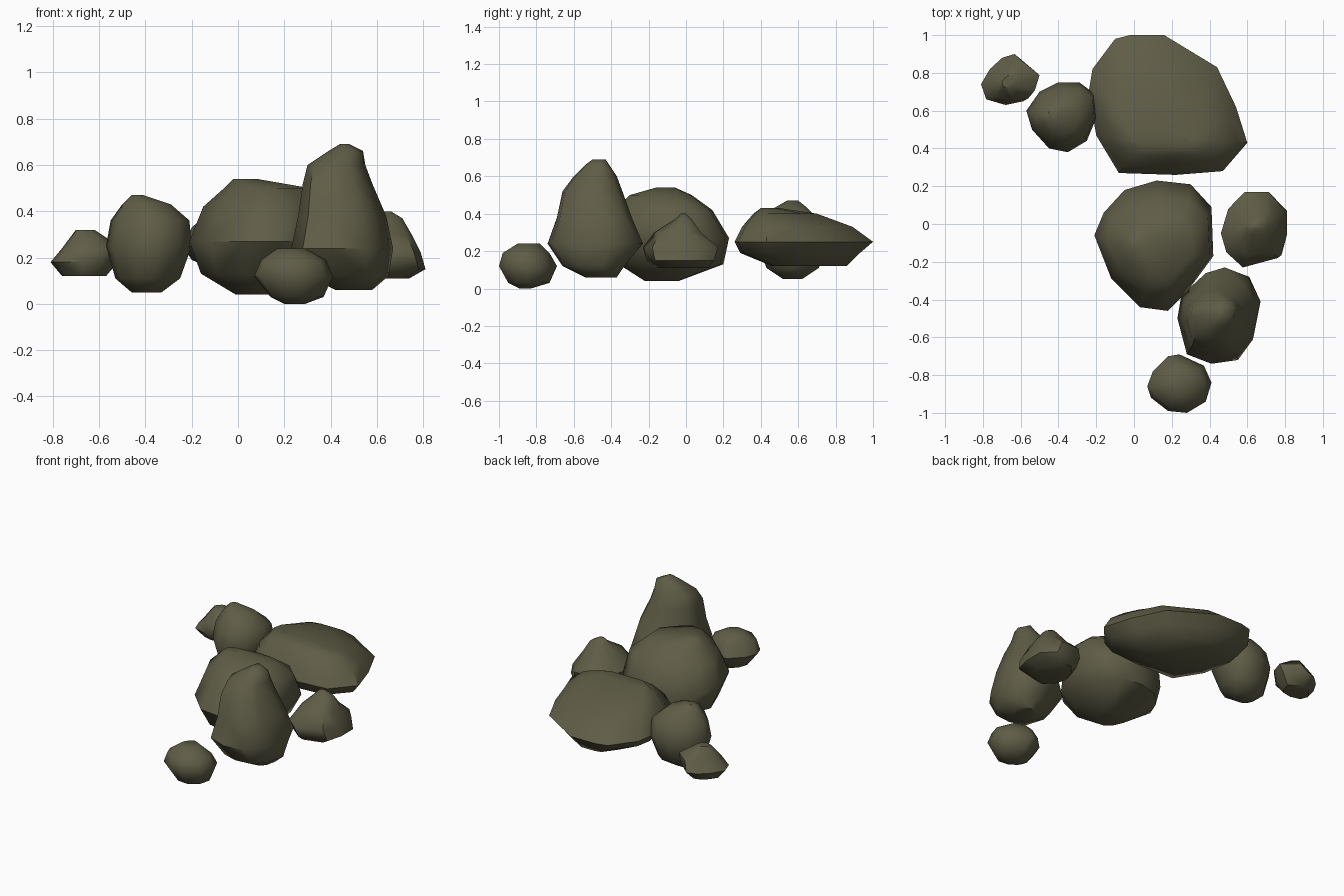
import bpy
import bmesh
import math

default_cube = bpy.data.objects.get("Cube")
if default_cube:
    bpy.data.objects.remove(default_cube, do_unlink=True)

# One mossy stone colour for every rock
stone = bpy.data.materials.new("mossy_stone")
stone.use_nodes = True
stone_colour = (0.115, 0.11, 0.062, 1)
stone.diffuse_color = stone_colour
shader = next(node for node in stone.node_tree.nodes if node.type == "BSDF_PRINCIPLED")
shader.inputs["Base Color"].default_value = stone_colour
shader.inputs["Roughness"].default_value = 0.9

UNIT = 0.01  # profiles are given in hundredths


def fit(value, old_low, old_high, new_low, new_high):
    """Map a value from one range to another."""
    ratio = (value - old_low) / (old_high - old_low)
    return new_low + ratio * (new_high - new_low)


def rock(name, outline, levels):
    """Loft a plan outline through levels of (height, left, right, front, back)."""
    xs = [point[0] for point in outline]
    ys = [point[1] for point in outline]
    bm = bmesh.new()

    # One ring of vertices per level, squeezed into that level's box
    rings = []
    for height, left, right, front, back in levels:
        ring = []
        for x, y in outline:
            px = fit(x, min(xs), max(xs), left, right)
            py = fit(y, min(ys), max(ys), front, back)
            ring.append(bm.verts.new((px * UNIT, py * UNIT, height * UNIT)))
        rings.append(ring)

    # Side bands, then the bottom and top caps
    count = len(outline)
    for lower, upper in zip(rings, rings[1:]):
        for i in range(count):
            j = (i + 1) % count
            bm.faces.new((lower[i], lower[j], upper[j], upper[i]))
    bm.faces.new(rings[0])
    bm.faces.new(rings[-1])
    bmesh.ops.recalc_face_normals(bm, faces=bm.faces[:])

    mesh = bpy.data.meshes.new(name)
    bm.to_mesh(mesh)
    bm.free()
    mesh.materials.append(stone)
    obj = bpy.data.objects.new(name, mesh)
    bpy.context.collection.objects.link(obj)

    # Smooth shading with only the hard breaks kept sharp
    bpy.ops.object.select_all(action="DESELECT")
    obj.select_set(True)
    bpy.context.view_layer.objects.active = obj
    bpy.ops.object.shade_smooth_by_angle(angle=math.radians(50))
    return obj


# Broad, low slab at the back
rock("back_slab",
     [(-8, 27), (22, 26), (47, 28), (60, 43), (54, 62), (44, 83),
      (16, 100), (-2, 100), (-10, 98), (-22, 82), (-24, 70), (-20, 47)],
     [(12, -4, 42, 46, 86), (19, -20, 55, 29, 93), (25, -24, 60, 26, 100),
      (33, -20, 55, 30, 89), (40, -12, 45, 36, 70), (43, -2, 32, 40, 50)])

# Large round boulder in the middle
rock("centre_boulder",
     [(-21, -6), (-12, -29), (3, -44), (18, -46), (28, -36), (42, -17),
      (41, 9), (30, 21), (12, 23), (-5, 18), (-16, 6)],
     [(4, -1, 18, -22, -4), (13, -16, 34, -36, 20), (27, -21, 42, -46, 23),
      (42, -15, 40, -38, 14), (50, -6, 31, -30, 3), (54, -2, 8, -16, -6)])

# Tall upright stone in front of the boulder
rock("tall_stone",
     [(23, -50), (25, -38), (38, -26), (48, -23), (61, -28), (67, -41),
      (63, -61), (55, -72), (41, -74), (28, -69)],
     [(6, 42, 58, -54, -37), (12, 30, 65, -66, -33), (24, 23, 67, -74, -23),
      (38, 26, 64, -69, -29), (52, 28, 58, -66, -34), (60, 30, 55, -60, -37),
      (66, 39, 54, -54, -41), (69, 44, 48, -50, -43)])

# Pointed stone on the left flank
rock("left_stone",
     [(46, -5), (50, 8), (59, 17), (72, 17), (80, 8), (80, -6),
      (77, -18), (58, -23), (49, -15)],
     [(11, 52, 74, -16, 12), (15, 48, 81, -21, 15), (22, 46, 79, -23, 17),
      (30, 52, 75, -17, 8), (37, 59, 71, -6, 3), (40, 62, 66, -3, 0)])

# Small rounded stone at the very front
rock("front_pebble",
     [(7, -86), (10, -78), (18, -70), (24, -69), (37, -75), (41, -84),
      (38, -94), (28, -100), (18, -99), (9, -92)],
     [(0, 20, 29, -89, -83), (3, 14, 37, -95, -73), (12, 7, 41, -100, -69),
      (19, 10, 38, -98, -73), (24, 17, 29, -90, -78)])

# Upright stone on the right, beside the slab
rock("right_stone",
     [(-57, 60), (-50, 70), (-40, 75), (-29, 75), (-21, 69), (-20, 56),
      (-25, 44), (-35, 38), (-45, 40), (-54, 50)],
     [(5, -46, -33, 52, 62), (11, -53, -25, 43, 71), (25, -57, -20, 38, 75),
      (36, -55, -21, 41, 72), (43, -50, -29, 47, 65), (47, -46, -41, 54, 60)])

# Small outlying stone at the far right
rock("far_right_pebble",
     [(-81, 74), (-76, 82), (-69, 88), (-62, 90), (-50, 80), (-53, 70),
      (-57, 65), (-67, 63), (-78, 66)],
     [(12, -76, -57, 68, 84), (18, -81, -52, 63, 90), (24, -76, -50, 65, 87),
      (32, -70, -62, 72, 79)])
